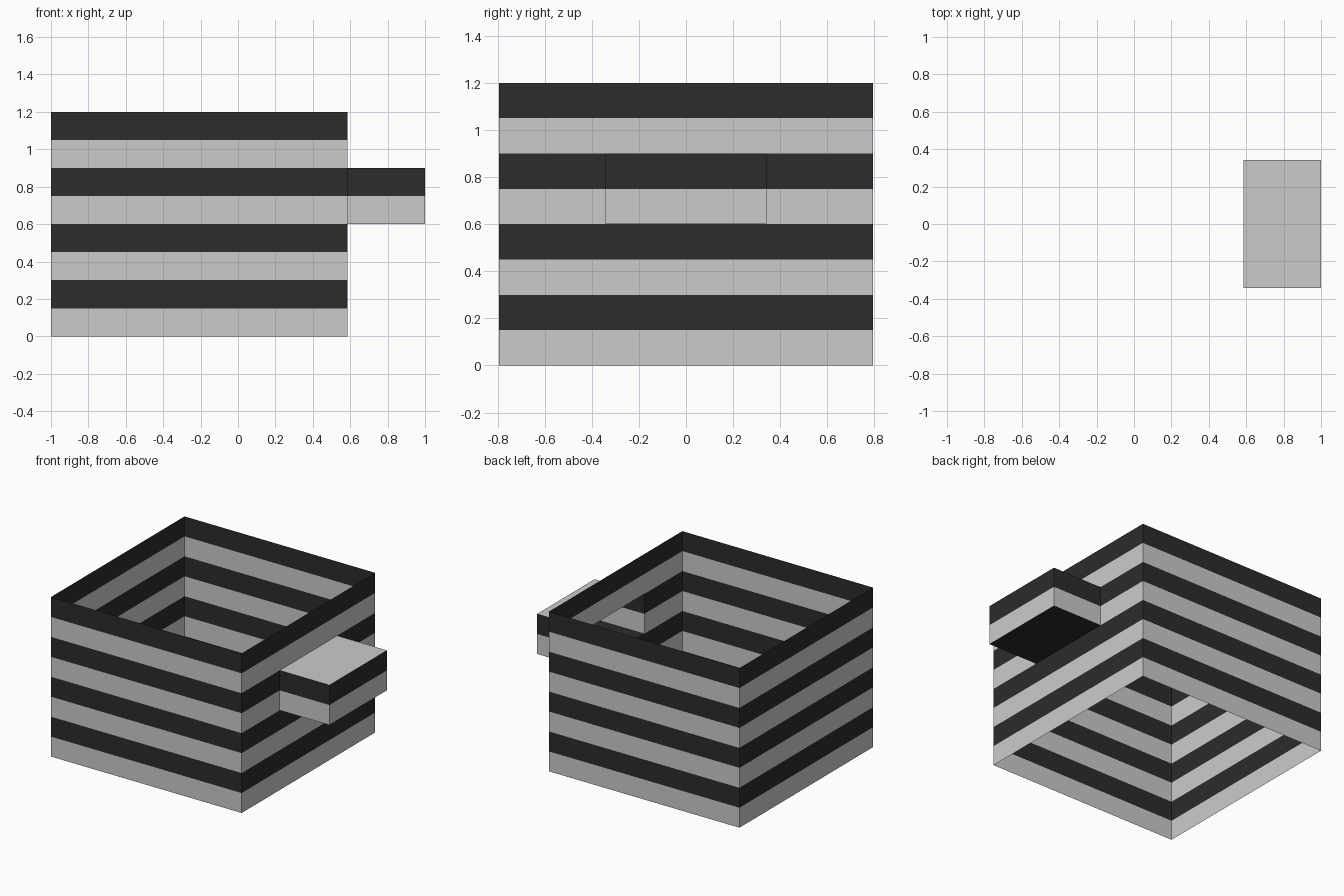
import bpy

if "Cube" in bpy.data.objects:
    bpy.data.objects.remove(bpy.data.objects["Cube"])

X0, X1, X2 = -1.0, 0.586, 1.0   # back wall, front wall, end of the side bay
Y, B = 0.793, 0.342             # half widths of the box and of the bay
H = 0.15                        # height of one stripe

black = bpy.data.materials.new("black")
black.diffuse_color = (0.025, 0.025, 0.025, 1)
black.use_nodes = True
black.node_tree.nodes["Principled BSDF"].inputs["Base Color"].default_value = black.diffuse_color


def add_mesh(name, verts, faces, mat=None):
    me = bpy.data.meshes.new(name)
    me.from_pydata(verts, [], faces)
    ob = bpy.data.objects.new(name, me)
    bpy.context.collection.objects.link(ob)
    if mat:
        me.materials.append(mat)
    return ob


def add_band(name, outline, z, mat):
    # Upright sheet following a closed counter-clockwise outline
    n = len(outline)
    verts = [(x, y, h) for h in (z, z + H) for x, y in outline]
    faces = [(i, (i + 1) % n, (i + 1) % n + n, i + n) for i in range(n)]
    return add_mesh(name, verts, faces, mat)


# Wall outlines: plain box, and box with the bay opening out of the right side
box = [(X0, -Y), (X1, -Y), (X1, Y), (X0, Y)]
box_with_bay = box[:2] + [(X1, -B), (X2, -B), (X2, B), (X1, B)] + box[2:]

# Eight alternating stripes, open at top and bottom
for i in range(8):
    dark = i % 2 == 1
    add_band(f"{'black' if dark else 'grey'}_wall_stripe_{i + 1}",
             box_with_bay if i in (4, 5) else box, i * H, black if dark else None)

# Bay floor and roof
bay = [(X1, -B), (X2, -B), (X2, B), (X1, B)]
add_mesh("bay_floor", [(x, y, 4 * H) for x, y in bay], [(3, 2, 1, 0)], black)
add_mesh("bay_roof", [(x, y, 6 * H) for x, y in bay], [(0, 1, 2, 3)])
